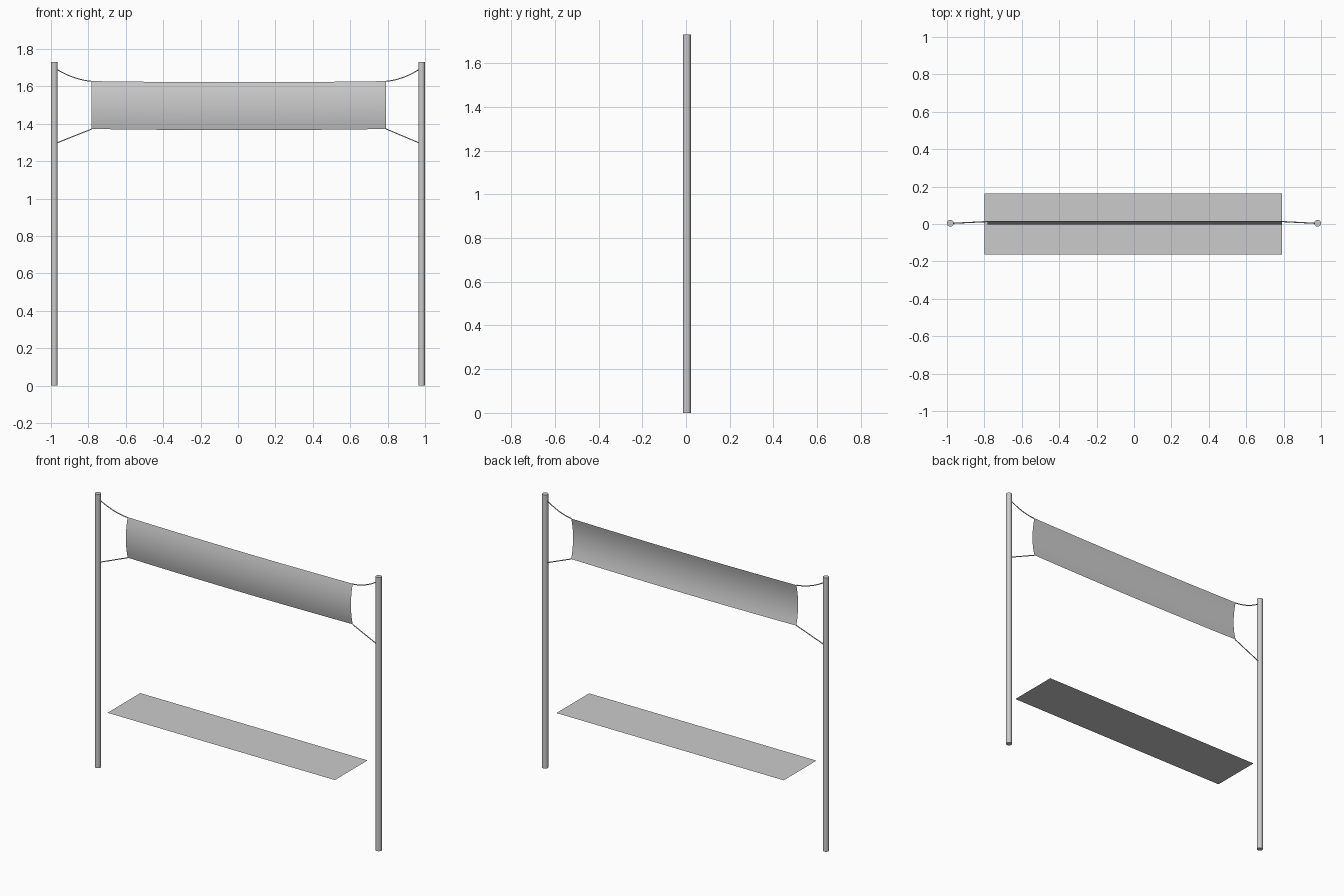
import bpy, bmesh, math
from mathutils import Vector

if "Cube" in bpy.data.objects:
    bpy.data.objects.remove(bpy.data.objects["Cube"])

POLE_X, POLE_Y, POLE_R, POLE_H = 0.982, 0.004, 0.018, 1.73
X0, X1 = -0.782, 0.792          # banner ends
EDGE_Y, BULGE = 0.015, 0.018    # banner hem depth and belly towards the front


def mesh_object(name, bm):
    mesh = bpy.data.meshes.new(name)
    bm.to_mesh(mesh)
    bm.free()
    obj = bpy.data.objects.new(name, mesh)
    bpy.context.collection.objects.link(obj)
    return obj


def smooth(obj):
    bpy.ops.object.select_all(action='DESELECT')
    obj.select_set(True)
    bpy.context.view_layer.objects.active = obj
    bpy.ops.object.shade_smooth_by_angle(angle=math.radians(40))


def pole(name, x):
    bpy.ops.mesh.primitive_cylinder_add(vertices=16, radius=POLE_R, depth=POLE_H,
                                        location=(x, POLE_Y, POLE_H / 2))
    obj = bpy.context.object
    obj.name = name
    smooth(obj)


def rope(name, start, end, sag, radius=0.003, steps=8, sides=6):
    """Thin tube from start to end, hanging by sag in the middle."""
    start, end = Vector(start), Vector(end)
    side = Vector((0, 1, 0))
    up = (end - start).cross(side).normalized()
    bm = bmesh.new()
    rings = []
    for i in range(steps + 1):
        t = i / steps
        c = start.lerp(end, t) - Vector((0, 0, 4 * sag * t * (1 - t)))
        rings.append([bm.verts.new(c + radius * (math.cos(a) * side + math.sin(a) * up))
                      for a in (2 * math.pi * k / sides for k in range(sides))])
    for a, b in zip(rings, rings[1:]):
        for k in range(sides):
            n = (k + 1) % sides
            bm.faces.new((a[k], a[n], b[n], b[k]))
    bm.faces.new(rings[0])
    bm.faces.new(rings[-1])
    bmesh.ops.recalc_face_normals(bm, faces=bm.faces)
    smooth(mesh_object(name, bm))


# Banner: thin cloth with a belly towards the front and a slight sag
bm = bmesh.new()
nx, nz = 16, 10
grid = []
for i in range(nx + 1):
    u = i / nx
    sag = 0.006 * 4 * u * (1 - u)
    grid.append([bm.verts.new((X0 + (X1 - X0) * u,
                               EDGE_Y - BULGE * 4 * v * (1 - v),
                               1.372 + 0.256 * v - sag))
                 for v in (j / nz for j in range(nz + 1))])
for i in range(nx):
    for j in range(nz):
        bm.faces.new((grid[i][j], grid[i + 1][j], grid[i + 1][j + 1], grid[i][j + 1]))
smooth(mesh_object("banner", bm))

# Poles and the ropes tying the banner corners to them
for label, s, end in (("left", -1, X0), ("right", 1, X1)):
    pole(label + "_pole", s * POLE_X)
    inner = s * (POLE_X - POLE_R * 0.8)
    rope(label + "_top_rope", (inner, POLE_Y, 1.69), (end, EDGE_Y - 0.002, 1.627), 0.012)
    rope(label + "_bottom_rope", (inner, POLE_Y, 1.298), (end, EDGE_Y - 0.002, 1.372), 0.0)

# Flat panel floating below the banner
bm = bmesh.new()
bm.faces.new([bm.verts.new((x, y, 0.455)) for x, y in
              ((-0.798, -0.163), (0.792, -0.163), (0.792, 0.163), (-0.798, 0.163))])
mesh_object("flat_panel", bm)
